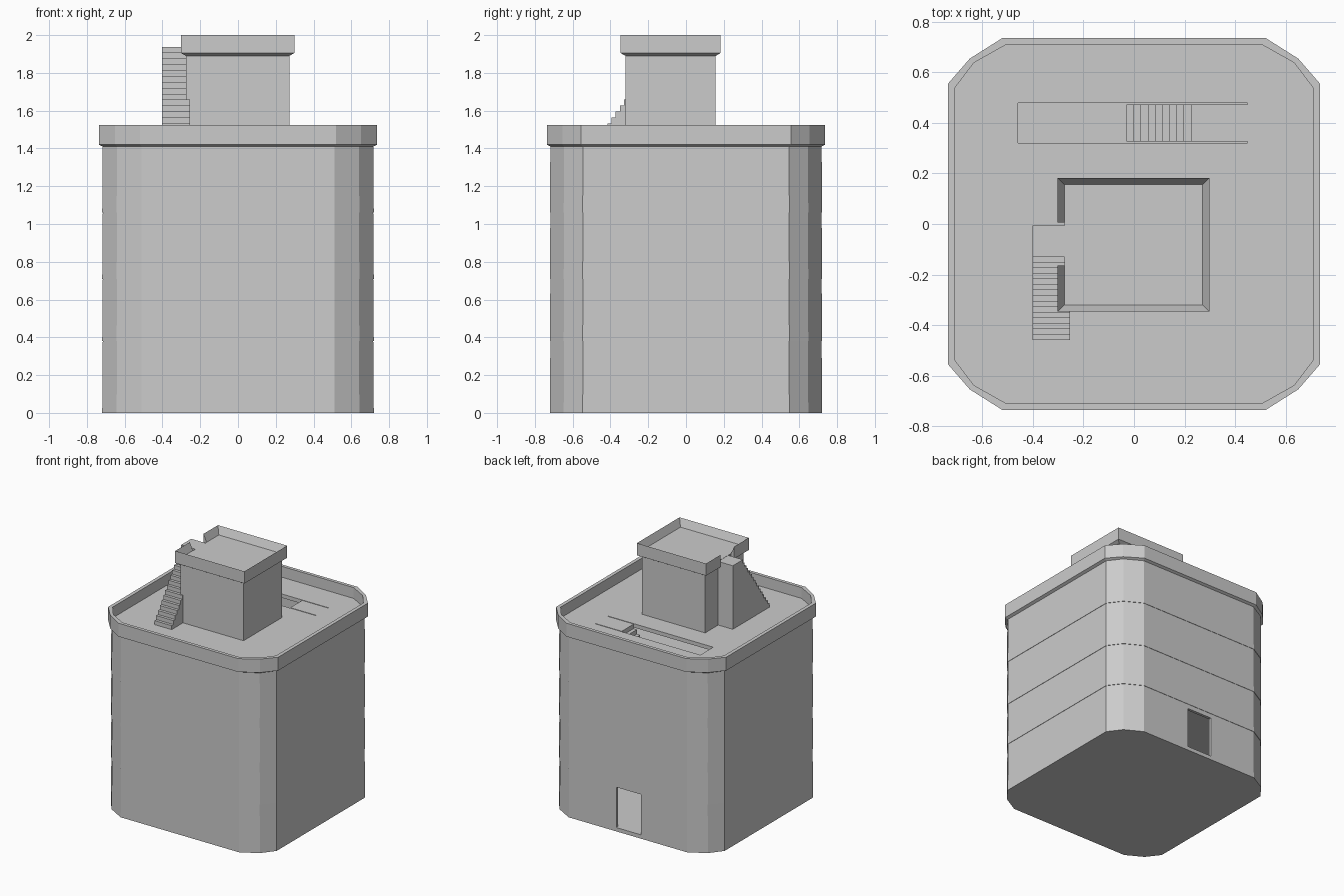
import bpy, bmesh

if "Cube" in bpy.data.objects:
    bpy.data.objects.remove(bpy.data.objects["Cube"], do_unlink=True)

grey = bpy.data.materials.new("concrete_grey")
grey.use_nodes = True
grey.diffuse_color = (0.6, 0.6, 0.6, 1)
grey.node_tree.nodes["Principled BSDF"].inputs["Base Color"].default_value = (0.6, 0.6, 0.6, 1)


def finish(name, bm):
    bmesh.ops.recalc_face_normals(bm, faces=bm.faces)
    mesh = bpy.data.meshes.new(name)
    bm.to_mesh(mesh)
    bm.free()
    mesh.materials.append(grey)
    obj = bpy.data.objects.new(name, mesh)
    bpy.context.collection.objects.link(obj)
    return obj


def loft(name, rings, capped):
    """Skin (outline, z) rings; capped closes the ends, otherwise first and last join."""
    bm = bmesh.new()
    loops = [[bm.verts.new((x, y, z)) for x, y in outline] for outline, z in rings]
    pairs = list(zip(loops, loops[1:]))
    if capped:
        bm.faces.new(loops[0])
        bm.faces.new(loops[-1])
    else:
        pairs.append((loops[-1], loops[0]))
    for a, b in pairs:
        for i in range(len(a)):
            j = (i + 1) % len(a)
            bm.faces.new((a[i], a[j], b[j], b[i]))
    return finish(name, bm)


def rounded(corner, s=1.0):
    """Mirror one faceted corner into a full plan outline."""
    pts = [(x * s, y * s) for x, y in corner]
    quarter = pts[::-1]
    return (quarter + [(-x, y) for x, y in pts]
            + [(-x, -y) for x, y in quarter] + [(x, -y) for x, y in pts])


def rect(x0, x1, y0, y1, grow=0.0):
    return [(x0 - grow, y0 - grow), (x1 + grow, y0 - grow),
            (x1 + grow, y1 + grow), (x0 - grow, y1 + grow)]


def box(name, x0, x1, y0, y1, z0, z1):
    plan = rect(x0, x1, y0, y1)
    return loft(name, [(plan, z0), (plan, z1)], True)


def cut(obj, *bounds):
    cutter = box("cutter", *bounds)
    cutter.hide_render = True
    mod = obj.modifiers.new("opening", "BOOLEAN")
    mod.operation = "DIFFERENCE"
    mod.solver = "EXACT"
    mod.object = cutter
    bpy.context.view_layer.objects.active = obj
    bpy.ops.object.modifier_apply(modifier=mod.name)
    bpy.data.objects.remove(cutter, do_unlink=True)


def stairs(name, start, top_start, end, z0, z1, steps, side0, side1, along_x):
    """Solid flight with a landing from top_start to end."""
    run, rise = (top_start - start) / (steps - 1), (z1 - z0) / steps
    profile = [(start, z0)]
    for i in range(steps):
        u = start + i * run
        profile += [(u, z0 + (i + 1) * rise)]
        profile += [(u + run if i < steps - 1 else end, z0 + (i + 1) * rise)]
    profile += [(end, z0)]
    bm = bmesh.new()
    sides = [[bm.verts.new((u, w, z) if along_x else (w, u, z)) for u, z in profile]
             for w in (side0, side1)]
    bm.faces.new(sides[0])
    bm.faces.new(sides[1])
    for i in range(len(profile)):
        j = (i + 1) % len(profile)
        bm.faces.new((sides[0][i], sides[0][j], sides[1][j], sides[1][i]))
    return finish(name, bm)


# Storey walls and floors
BODY = [(0.51, 0.718), (0.64, 0.645), (0.716, 0.545)]
RIM = [(0.52, 0.737), (0.65, 0.655), (0.737, 0.555)]
levels = [0, 0.38, 0.71, 1.06, 1.41]
SLAB = 0.03
names = ["ground", "first", "second", "third"]
walls = []
for name, z0, z1 in zip(names, levels, levels[1:]):
    walls.append(loft(name + "_storey_wall", [
        (rounded(BODY, 1.004), z0), (rounded(BODY), z1),
        (rounded(BODY, 0.97), z1), (rounded(BODY, 0.97), z0)], False))
    inner = rounded(BODY, 0.985)
    loft(name + "_floor", [(inner, z0), (inner, z0 + SLAB)], True)

# Back doorway
cut(walls[0], -0.115, 0.1, 0.6, 0.8, SLAB, 0.345)

# Roof slab with stairwell, and its parapet
ROOF = levels[-1] + SLAB
slab = rounded(BODY, 0.995)
roof = loft("roof_slab", [(slab, levels[-1]), (slab, ROOF)], True)
cut(roof, -0.46, 0.45, 0.32, 0.48, 1.3, 1.5)
loft("roof_parapet", [
    (rounded(BODY), levels[-1]), (rounded(RIM), levels[-1] + 0.01),
    (rounded(RIM), 1.525), (rounded(BODY, 0.99), 1.525),
    (rounded(BODY, 0.99), levels[-1])], False)

# Stairwell flight
stairs("inner_stairs", -0.03, 0.225, 0.45, 1.09, ROOF, 10, 0.326, 0.474, True)

# Rooftop room with flared rim
X0, X1, Y0, Y1 = -0.276, 0.272, -0.32, 0.157
DECK = 1.94
box("rooftop_room", X0, X1, Y0, Y1, ROOF, DECK)
wall_plan, rim_plan = rect(X0, X1, Y0, Y1), rect(X0, X1, Y0, Y1, 0.026)
rim = loft("room_rim", [(wall_plan, 1.89), (rim_plan, 1.905),
                        (rim_plan, 2.0), (wall_plan, DECK)], False)
cut(rim, -0.4, -0.25, -0.165, 0.005, 1.8, 2.1)

# Outside flight up to the rooftop deck
stairs("outer_stairs", -0.46, -0.13, -0.005, ROOF, DECK - 0.002, 16, -0.402, -0.253, False)
